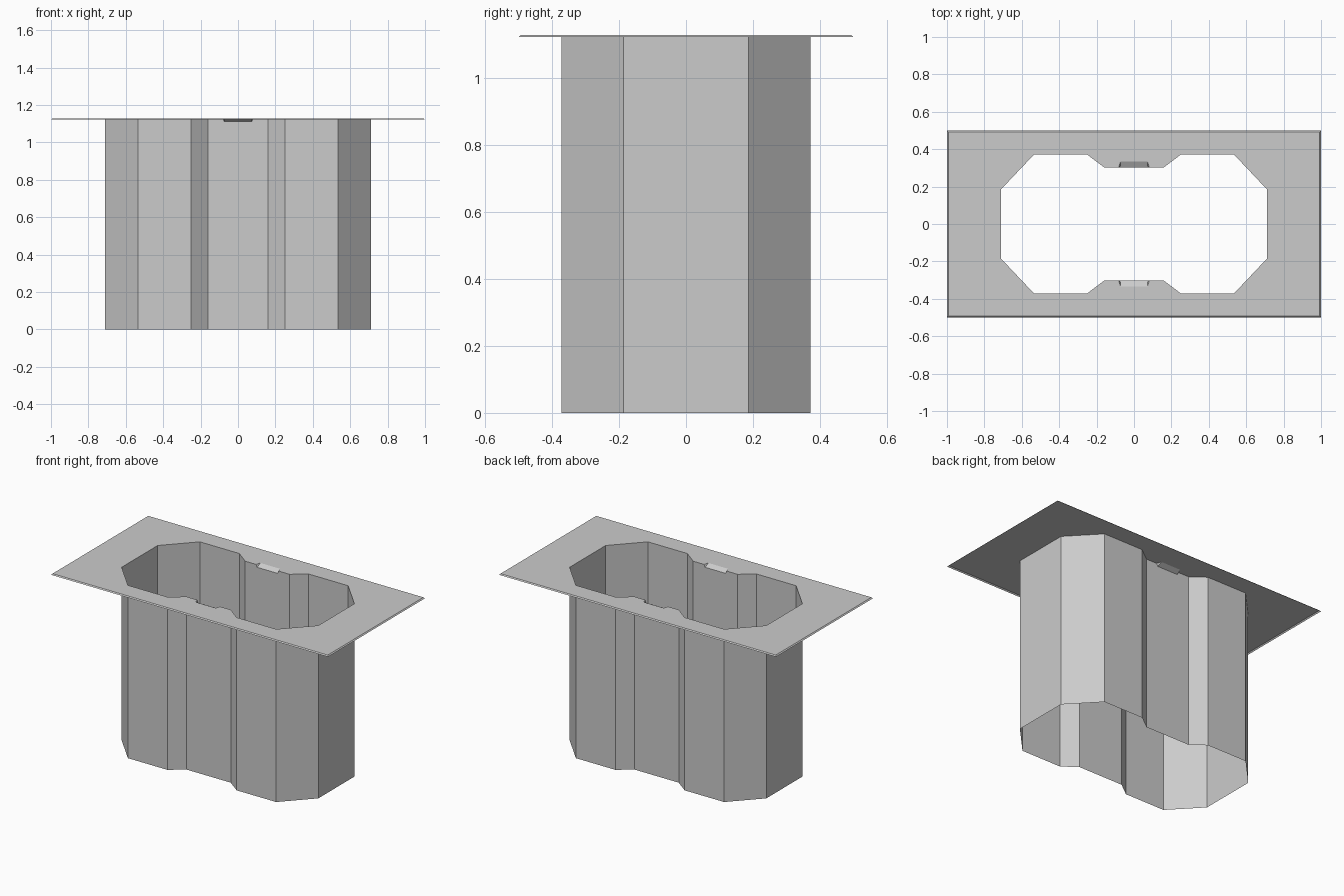
import bpy

cube = bpy.data.objects.get("Cube")
if cube:
    bpy.data.objects.remove(cube, do_unlink=True)

TOP, LIP, NOTCH = 1.128, 1.121, 1.111     # rim surface, lip edge, finger notch bottom
WAIST, BACK = 0.303, 0.334                # wall at the waist, back of the notch

grey = bpy.data.materials.new("light_grey")
grey.use_nodes = True
grey.diffuse_color = (0.6, 0.6, 0.6, 1)
grey.node_tree.nodes["Principled BSDF"].inputs["Base Color"].default_value = (0.6, 0.6, 0.6, 1)


def quarter_part(name, faces):
    """Build one quarter from polygons and mirror it across x and y."""
    verts, polys = [], []
    for face in faces:
        for p in face:
            if p not in verts:
                verts.append(p)
        polys.append([verts.index(p) for p in face])
    mesh = bpy.data.meshes.new(name)
    mesh.from_pydata(verts, [], polys)
    mesh.materials.append(grey)
    obj = bpy.data.objects.new(name, mesh)
    bpy.context.collection.objects.link(obj)
    mirror = obj.modifiers.new("Mirror", 'MIRROR')
    mirror.use_axis = (True, True, False)
    mirror.merge_threshold = 0.0005
    return obj


def at(points, z):
    return [(x, y, z) for x, y in points]


# Plan of the opening, from the waist round to the end wall
opening = [(0.16, WAIST), (0.25, 0.371), (0.535, 0.371), (0.71, 0.186), (0.71, 0)]
notch_rim = [(0, BACK), (0.072, BACK), (0.082, WAIST)]

# Rim plate with a thin sloping lip
inner = [(0.993, 0), (0.993, 0.493), (0, 0.493)]
outer = [(1, 0), (1, 0.5), (0, 0.5)]
rim = [at(inner + notch_rim + opening, TOP)]
for i in range(2):
    rim.append(at(outer[i:i + 2], LIP) + at(inner[i:i + 2][::-1], TOP))
quarter_part("rim_plate", rim)

# Open faceted well, its waist panel cut away at the notch
notch_bottom = [(0, WAIST), (0.074, WAIST)]
walls = [at([(0, WAIST), opening[0]], 0)
         + at([opening[0], notch_rim[2]], TOP)
         + at(notch_bottom[::-1], NOTCH)]
for a, b in zip(opening, opening[1:]):
    walls.append(at([a, b], 0) + at([b, a], TOP))
quarter_part("well_walls", walls)

# Sloping finger notches at the waist
quarter_part("finger_notches", [
    at(notch_bottom, NOTCH) + at([notch_rim[1], notch_rim[0]], TOP),
    at(notch_bottom[1:], NOTCH) + at([notch_rim[2], notch_rim[1]], TOP),
])
